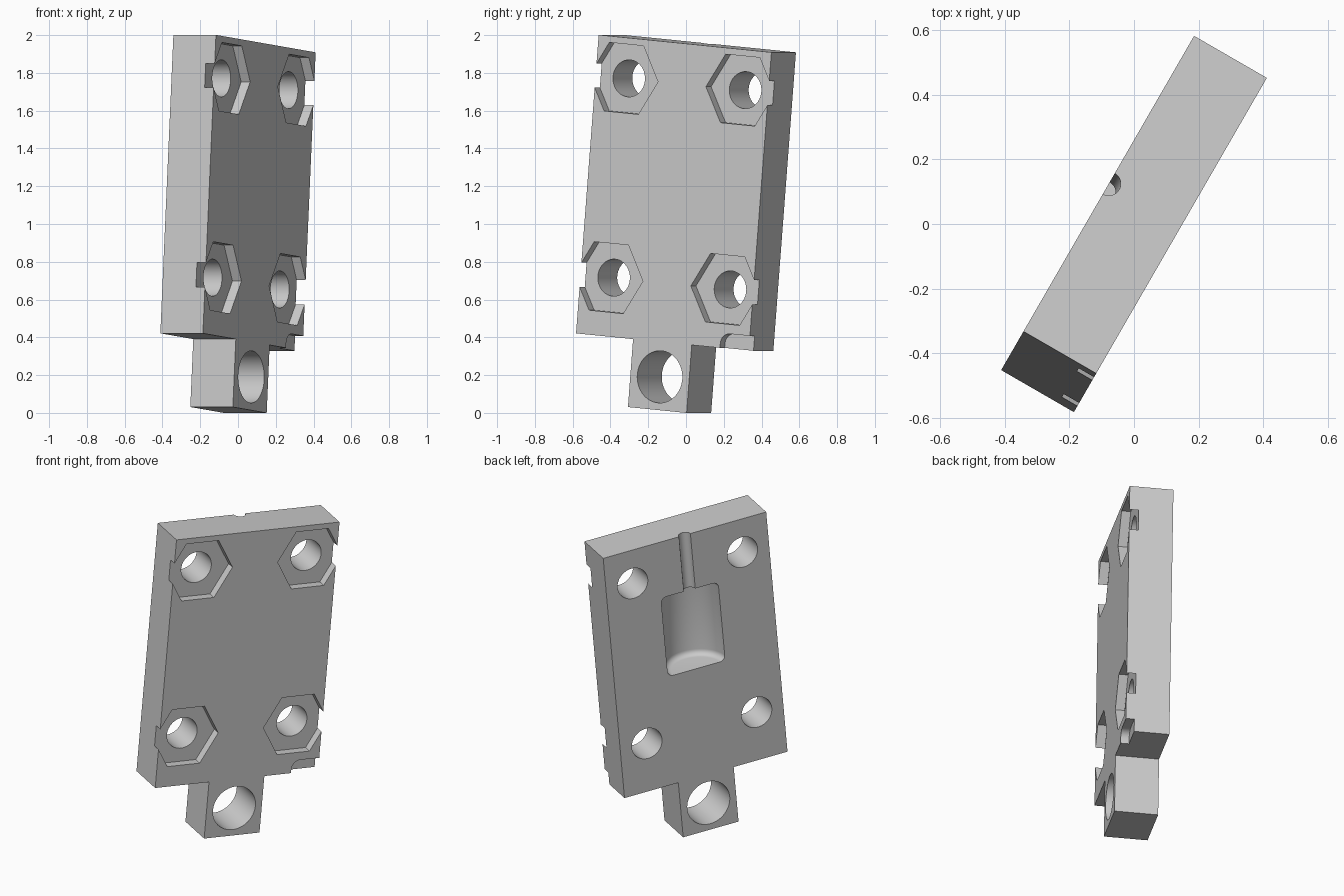
import bpy
import bmesh
from math import sin, cos, pi, radians

if "Cube" in bpy.data.objects:
    bpy.data.objects.remove(bpy.data.objects["Cube"], do_unlink=True)

grey = bpy.data.materials.new("light_grey")
grey.use_nodes = True
grey.diffuse_color = (0.6, 0.6, 0.6, 1)
grey.node_tree.nodes["Principled BSDF"].inputs["Base Color"].default_value = (0.6, 0.6, 0.6, 1)

HALF_W, HALF_T, HALF_H = 0.53, 0.13, 0.793
TAB_W, TAB_BOTTOM = 0.18, -1.154


def loft(name, rings):
    """Closed solid through rings with equal point counts."""
    bm = bmesh.new()
    loops = [[bm.verts.new(p) for p in ring] for ring in rings]
    n = len(loops[0])
    for a, b in zip(loops, loops[1:]):
        for i in range(n):
            j = (i + 1) % n
            bm.faces.new((a[i], a[j], b[j], b[i]))
    bm.faces.new(loops[0])
    bm.faces.new(loops[-1])
    bmesh.ops.recalc_face_normals(bm, faces=bm.faces)
    mesh = bpy.data.meshes.new(name)
    bm.to_mesh(mesh)
    bm.free()
    mesh.materials.append(grey)
    obj = bpy.data.objects.new(name, mesh)
    bpy.context.collection.objects.link(obj)
    return obj


def prism(name, outline, y0, y1):
    return loft(name, [[(x, y, z) for x, z in outline] for y in (y0, y1)])


def circle(cx, cz, r, n=64):
    return [(cx + r * cos(2 * pi * i / n), cz + r * sin(2 * pi * i / n)) for i in range(n)]


def upright(name, profile, n=64):
    """Round solid about a vertical axis lying in the back face."""
    return loft(name, [[(x, HALF_T + y, z) for x, y in circle(0, 0, r, n)] for r, z in profile])


# Plate with the mounting tab below
half = [(TAB_W, TAB_BOTTOM), (TAB_W, -HALF_H), (HALF_W, -HALF_H), (HALF_W, HALF_H)]
plate = prism("mounting_plate", half + [(-x, z) for x, z in reversed(half)], -HALF_T, HALF_T)

# Tab hole, bolt holes and hexagonal nut recesses
cutters = [prism("tab_hole", circle(0, -0.978, 0.138), -0.3, 0.3)]
for x in (-0.357, 0.357):
    for z in (-0.482, 0.577):
        cutters.append(prism("bolt_hole", circle(x, z, 0.098), -0.3, 0.3))
        cutters.append(prism("nut_recess", circle(x, z, 0.21, 6), -0.3, -0.075))

# Shallow corner recess with one rounded corner
left, top, r = 0.353, -0.714, 0.055
arc = [(left + r - r * cos(a), top - r + r * sin(a)) for a in [i * pi / 16 for i in range(9)]]
cutters.append(prism("corner_recess", [(left, -0.9)] + arc + [(0.7, top), (0.7, -0.9)], -0.3, -0.08))

# Half-round pocket with filleted ends, and the cable groove above it
R, f, low, high = 0.186, 0.035, -0.09, 0.43
steps = [i * pi / 12 for i in range(7)]
profile = [(R - f + f * sin(a), low + f - f * cos(a)) for a in steps]
profile += [(R - f + f * cos(a), high - f + f * sin(a)) for a in steps]
cutters.append(upright("pocket", profile))
cutters.append(upright("cable_groove", [(0.037, 0.3), (0.037, 0.95)], 32))

# Cut everything out of the plate
bpy.ops.object.select_all(action="DESELECT")
plate.select_set(True)
bpy.context.view_layer.objects.active = plate
for cutter in cutters:
    cutter.hide_render = True
    mod = plate.modifiers.new("cut", "BOOLEAN")
    mod.operation = "DIFFERENCE"
    mod.solver = "EXACT"
    mod.object = cutter
    bpy.ops.object.modifier_apply(modifier=mod.name)
    bpy.data.objects.remove(cutter, do_unlink=True)

bpy.ops.object.shade_smooth_by_angle(angle=radians(30))

# Lean and turn the finished plate into place
plate.rotation_euler = (0, radians(5), radians(60))
plate.location = (0, 0, 1.165)
